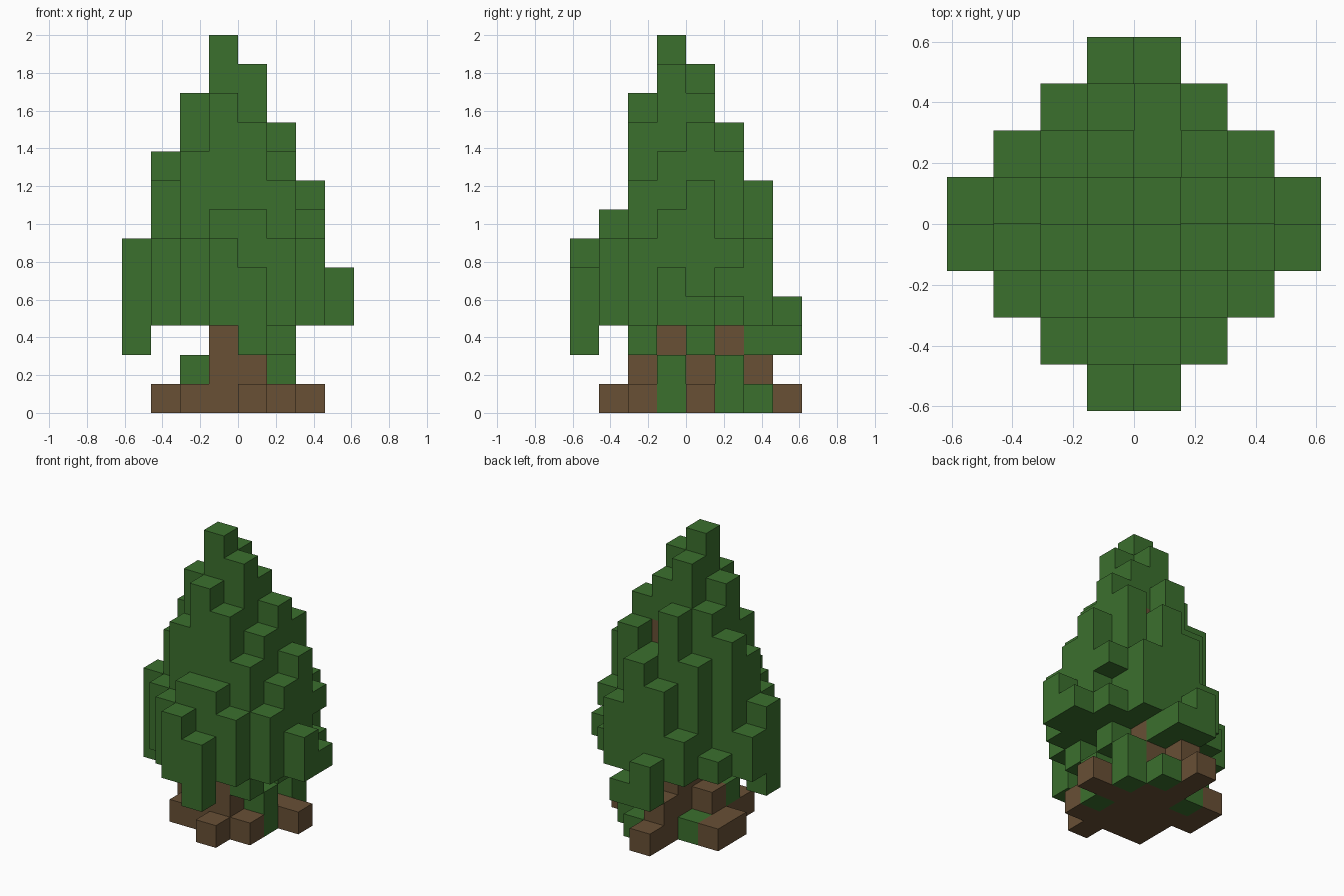
import bpy
import bmesh
from mathutils import Vector

cube = bpy.data.objects.get("Cube")
if cube:
    bpy.data.objects.remove(cube, do_unlink=True)

SIZE = 2 / 13  # edge of one block


def make_material(name, color):
    mat = bpy.data.materials.new(name)
    mat.use_nodes = True
    mat.diffuse_color = color
    mat.node_tree.nodes["Principled BSDF"].inputs["Base Color"].default_value = color
    return mat


def column(x, y, low, high):
    return {(x, y, z) for z in range(low, high)}


# Wood: central trunk, then roots spreading around it
wood = set()
for x in (-1, 0):
    for y in range(-2, 2):
        wood |= column(x, y, 0, 3)
wood |= column(0, 0, 3, 9)
for x, y in ((0, -3), (1, -2), (1, 0), (2, 0), (-3, 0), (-3, 1),
             (-2, -2), (-2, -1), (-1, 3)):
    wood |= column(x, y, 0, 1)
for x, y in ((-1, 2), (-2, 0)):
    wood |= column(x, y, 0, 2)

# Crown: top height of each column in hexadecimal, back row first
CROWN = ("...43...",
         "..5786..",
         ".48a896.",
         "59acba84",
         "68bdc975",
         ".69ba86.",
         "..6776..",
         "...65...")
HANGING = {(-4, -1), (0, -4), (1, -2), (1, 0), (-1, 3), (0, 3), (0, 2)}
leaves = set()
for row, line in enumerate(CROWN):
    for col, char in enumerate(line):
        if char != ".":
            x, y = col - 4, 3 - row
            leaves |= column(x, y, 2 if (x, y) in HANGING else 3, int(char, 16))
leaves.discard((2, 1, 4))  # small gap in the side

# Undergrowth between the roots
bushes = column(1, -1, 0, 2) | column(1, 1, 0, 2) | column(-2, -1, 1, 2)
bushes |= column(-2, 1, 0, 1) | column(0, 2, 0, 1)

leaves -= wood
bushes -= wood
solid = wood | leaves | bushes


def block_object(name, cells, mat):
    """Join blocks into one mesh, keeping only the exposed faces."""
    bm = bmesh.new()
    for cell in sorted(cells):
        center = Vector(cell) + Vector((0.5, 0.5, 0.5))
        for axis in range(3):
            for sign in (-1, 1):
                normal = Vector((0, 0, 0))
                normal[axis] = sign
                if tuple(int(c + n) for c, n in zip(cell, normal)) in solid:
                    continue
                u = Vector((0, 0, 0))
                u[(axis + 1) % 3] = 0.5
                v = normal.cross(u)
                middle = center + normal / 2
                corners = (-u - v, u - v, u + v, v - u)
                bm.faces.new([bm.verts.new((middle + c) * SIZE) for c in corners])
    bmesh.ops.remove_doubles(bm, verts=bm.verts, dist=0.001)
    mesh = bpy.data.meshes.new(name)
    bm.to_mesh(mesh)
    bm.free()
    mesh.materials.append(mat)
    obj = bpy.data.objects.new(name, mesh)
    bpy.context.collection.objects.link(obj)


green = make_material("leaf green", (0.044, 0.162, 0.027, 1))
brown = make_material("bark brown", (0.138, 0.080, 0.036, 1))
block_object("trunk_and_roots", wood, brown)
block_object("leaf_crown", leaves, green)
block_object("undergrowth", bushes, green)
